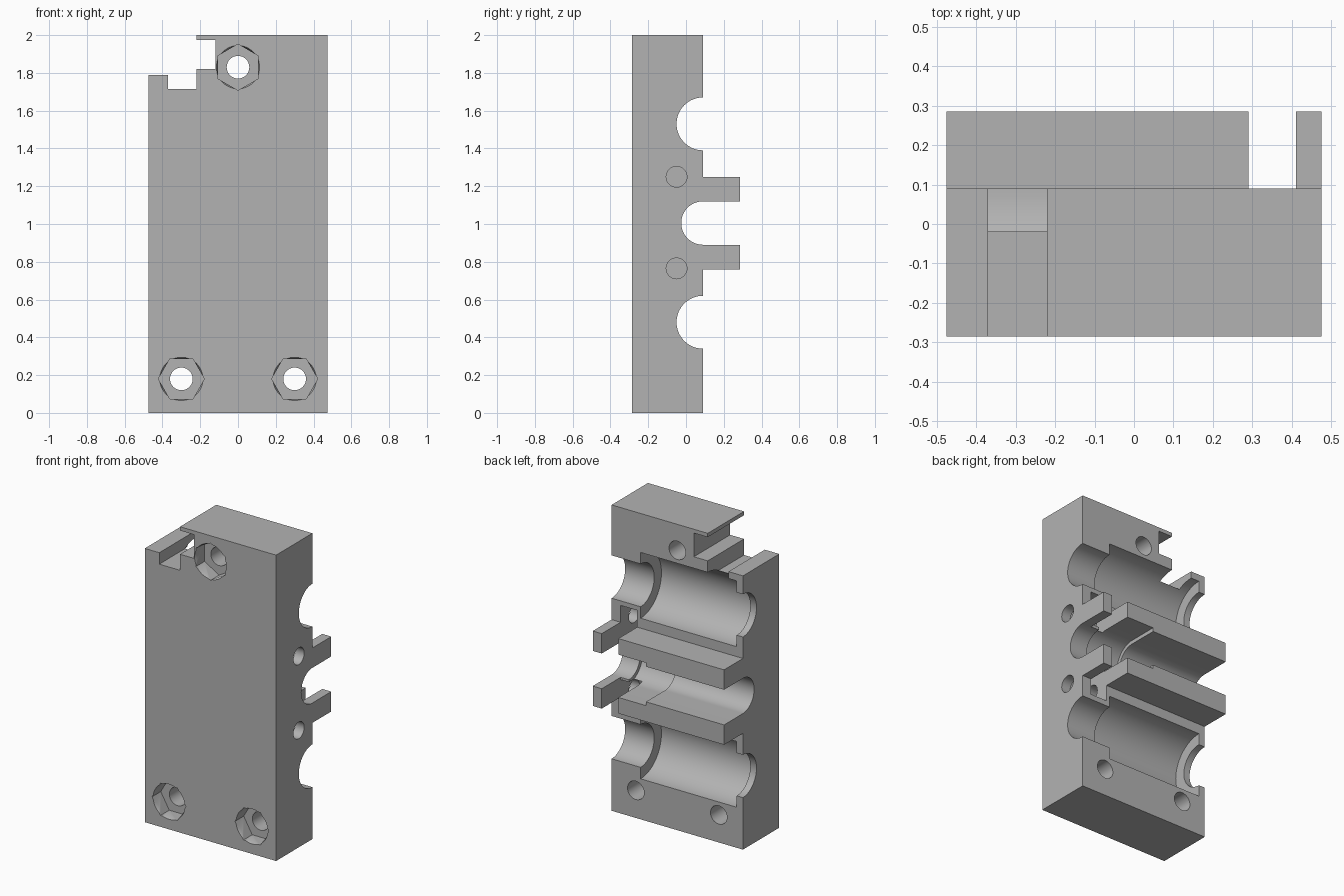
import bpy, bmesh, math
from mathutils import Vector

cube = bpy.data.objects.get("Cube")
if cube:
    bpy.data.objects.remove(cube, do_unlink=True)

grey = bpy.data.materials.new("plain_grey")
grey.use_nodes = True
grey.diffuse_color = (0.45, 0.45, 0.45, 1)
grey.node_tree.nodes["Principled BSDF"].inputs["Base Color"].default_value = (0.45, 0.45, 0.45, 1)

BACK = 0.09      # rear face of the block
FRONT = -0.285
FAR = 0.5        # cutters run out past the ribs


def loft(name, ring_a, ring_b):
    """Closed solid between two matching rings of points."""
    bm = bmesh.new()
    a = [bm.verts.new(p) for p in ring_a]
    b = [bm.verts.new(p) for p in ring_b]
    bm.faces.new(a)
    bm.faces.new(b)
    for i in range(len(a)):
        j = (i + 1) % len(a)
        bm.faces.new((a[i], a[j], b[j], b[i]))
    bmesh.ops.recalc_face_normals(bm, faces=bm.faces)
    mesh = bpy.data.meshes.new(name)
    bm.to_mesh(mesh)
    bm.free()
    mesh.materials.append(grey)
    obj = bpy.data.objects.new(name, mesh)
    bpy.context.collection.objects.link(obj)
    return obj


def along_x(name, profile, x0, x1):
    return loft(name, [(x0, y, z) for y, z in profile], [(x1, y, z) for y, z in profile])


def box(name, x0, x1, y0, y1, z0, z1):
    return along_x(name, [(y0, z0), (y1, z0), (y1, z1), (y0, z1)], x0, x1)


def groove(name, z, r, x0, x1):
    """Half-round channel opening to the rear."""
    arc = [(BACK - r * math.sin(math.pi * i / 32), z - r * math.cos(math.pi * i / 32))
           for i in range(33)]
    return along_x(name, arc + [(FAR, z + r), (FAR, z - r)], x0, x1)


def round_y(name, x, z, r0, r1, y0, y1, sides, turn=0.0):
    """Cylinder, cone or hexagonal prism along y."""
    def ring(r, y):
        return [(x + r * math.cos(turn + math.tau * i / sides), y,
                 z + r * math.sin(turn + math.tau * i / sides)) for i in range(sides)]
    return loft(name, ring(r0, y0), ring(r1, y1))


# Block with two rear ribs
RIBS = [(0.76, 0.89), (1.12, 1.25)]
outline = [(FRONT, 0), (BACK, 0)]
for low, high in RIBS:
    outline += [(BACK, low), (0.285, low), (0.285, high), (BACK, high)]
outline += [(BACK, 2), (FRONT, 2)]
body = along_x("clamp_block", outline, -0.475, 0.475)

cutters = []

# Upper and lower channels with wider chambers
for z in (0.48, 1.53):
    cutters.append(groove("channel", z, 0.14, -0.6, 0.6))
    cutters.append(groove("chamber", z, 0.215, -0.43, 0.265))

# Middle channel between the ribs, slightly wider near one end
cutters.append(groove("middle_channel", 1.005, 0.115, -0.6, 0.6))
cutters.append(groove("middle_chamber", 1.005, 0.14, 0.09, 0.35))

# Slot through the ribs, nut pockets and side bolt holes
cutters.append(box("rib_slot", 0.29, 0.41, BACK, FAR, 0.7, 1.3))
for z in (0.765, 1.25):
    cutters.append(box("nut_pocket", 0.29, 0.41, -0.16, FAR, z - 0.11, z + 0.11))
    hole = [(-0.05 + 0.055 * math.cos(math.tau * i / 32),
             z + 0.055 * math.sin(math.tau * i / 32)) for i in range(32)]
    cutters.append(along_x("side_bolt_hole", hole, 0.1, 0.6))

# Stepped notch in the top corner
cutters.append(box("corner_notch", -0.6, -0.22, -0.6, FAR, 1.79, 2.2))
cutters.append(box("notch_floor", -0.37, -0.22, -0.6, FAR, 1.715, 2.2))
cutters.append(box("notch_undercut", -0.3, -0.12, -0.6, FAR, 1.82, 1.975))

# Screw holes with hexagonal recesses in the front
for x, z, turn in ((0, 1.83, math.pi / 6), (-0.3, 0.18, 0), (0.3, 0.18, 0)):
    cutters.append(round_y("screw_hole", x, z, 0.06, 0.06, -0.6, FAR, 32))
    cutters.append(round_y("hex_recess", x, z, 0.122, 0.122, -0.4, FRONT + 0.09, 6, turn))
    cutters.append(round_y("recess_chamfer", x, z, 0.115, 0.104, FRONT - 0.001, FRONT + 0.025, 48))

# Cut everything and bake the result
for cutter in cutters:
    cutter.hide_render = True
    mod = body.modifiers.new(cutter.name, "BOOLEAN")
    mod.operation = "DIFFERENCE"
    mod.solver = "EXACT"
    mod.object = cutter
bpy.context.view_layer.update()
graph = bpy.context.evaluated_depsgraph_get()
result = bpy.data.meshes.new_from_object(body.evaluated_get(graph))
body.modifiers.clear()
body.data = result
for cutter in cutters:
    bpy.data.objects.remove(cutter, do_unlink=True)

bpy.ops.object.select_all(action="DESELECT")
body.select_set(True)
bpy.context.view_layer.objects.active = body
bpy.ops.object.shade_smooth_by_angle(angle=math.radians(30))
